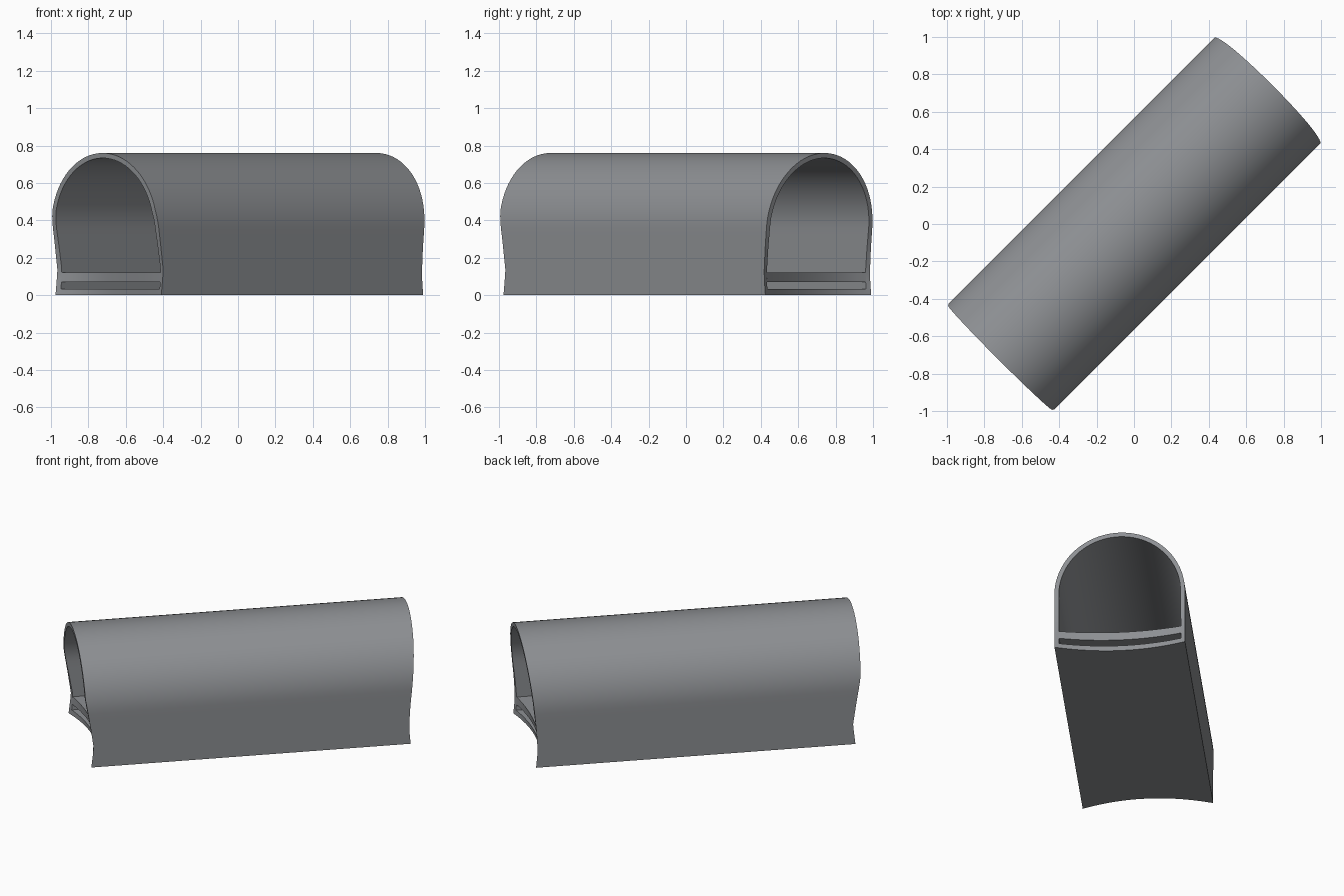
import bpy, bmesh, math

if "Cube" in bpy.data.objects:
    bpy.data.objects.remove(bpy.data.objects["Cube"])

R2 = math.sqrt(2)
HALF, SPRING = 0.40, 0.36      # outer half width, height where the arch starts
WALL, FLOOR = 0.027, 0.032     # shell thickness at the sides and at the bottom

grey = bpy.data.materials.new("slate_grey")
grey.diffuse_color = (0.27, 0.28, 0.295, 1)
grey.use_nodes = True
grey.node_tree.nodes["Principled BSDF"].inputs["Base Color"].default_value = grey.diffuse_color

# End trim: distance along the axis at each height, plus the floor's inward sag
FAR = [(0, 1.0), (0.11, 0.99), (0.25, 0.998), (0.42, 1.014), (0.64, 1.037), (0.76, 1.048)]
NEAR = [(0, -0.98), (0.13, -0.965), (0.27, -0.985), (0.45, -1.014), (0.76, -1.025)]


def lookup(table, z):
    for (z0, u0), (z1, u1) in zip(table, table[1:]):
        if z <= z1:
            return u0 + (u1 - u0) * (z - z0) / (z1 - z0)
    return table[-1][1]


def trim(v, z, far):
    sag = max(0, 1 - (v / HALF) ** 2) * max(0, 1 - z / SPRING)
    return lookup(FAR, z) - 0.075 * sag if far else lookup(NEAR, z) + 0.09 * sag


def place(bm, v, z, far):
    """Put a section point on an end; the axis runs diagonally in plan."""
    u = trim(v, z, far)
    return bm.verts.new(((u + v) / R2, (u - v) / R2, z))


def arch_section(half, base, floor_n=14, wall_n=8, arch_n=40):
    """Closed section: floor, right wall, round arch, left wall."""
    pts = [(-half + 2 * half * i / floor_n, base) for i in range(floor_n)]
    pts += [(half, base + (SPRING - base) * i / wall_n) for i in range(wall_n)]
    pts += [(half * math.cos(math.pi * i / arch_n), SPRING + half * math.sin(math.pi * i / arch_n))
            for i in range(arch_n)]
    pts += [(-half, SPRING + (base - SPRING) * i / wall_n) for i in range(wall_n)]
    return pts


def plate_section(half, z0, z1, n=14):
    """Closed flat section for a deck."""
    low = [(-half + 2 * half * i / n, z0) for i in range(n + 1)]
    return low + [(v, z1) for v, _ in reversed(low)]


def finish(bm, name):
    bmesh.ops.recalc_face_normals(bm, faces=bm.faces)
    mesh = bpy.data.meshes.new(name)
    bm.to_mesh(mesh)
    bm.free()
    mesh.materials.append(grey)
    obj = bpy.data.objects.new(name, mesh)
    bpy.context.collection.objects.link(obj)
    bpy.ops.object.select_all(action='DESELECT')
    obj.select_set(True)
    bpy.context.view_layer.objects.active = obj
    bpy.ops.object.shade_smooth_by_angle(angle=math.radians(30))


def skin(bm, a, b):
    n = len(a)
    for i in range(n):
        j = (i + 1) % n
        bm.faces.new((a[i], a[j], b[j], b[i]))


# Arched shell: outer and inner skins joined by the rims at both ends
bm = bmesh.new()
outer = arch_section(HALF, 0)
inner = arch_section(HALF - WALL, FLOOR)
o0, o1, i0, i1 = [[place(bm, v, z, far) for v, z in sec]
                  for sec in (outer, inner) for far in (False, True)]
for a, b in ((o0, o1), (i0, i1), (o0, i0), (o1, i1)):
    skin(bm, a, b)
finish(bm, "arched_shell")

# Raised deck above the shell's bottom, with a gap below it
bm = bmesh.new()
deck = plate_section(HALF - WALL + 0.002, 0.07, 0.12)
d0, d1 = [[place(bm, v, z, far) for v, z in deck] for far in (False, True)]
skin(bm, d0, d1)
for end in (d0, d1):
    n = len(end)
    for i in range(n // 2 - 1):
        bm.faces.new((end[i], end[i + 1], end[n - 2 - i], end[n - 1 - i]))
finish(bm, "floor_deck")
